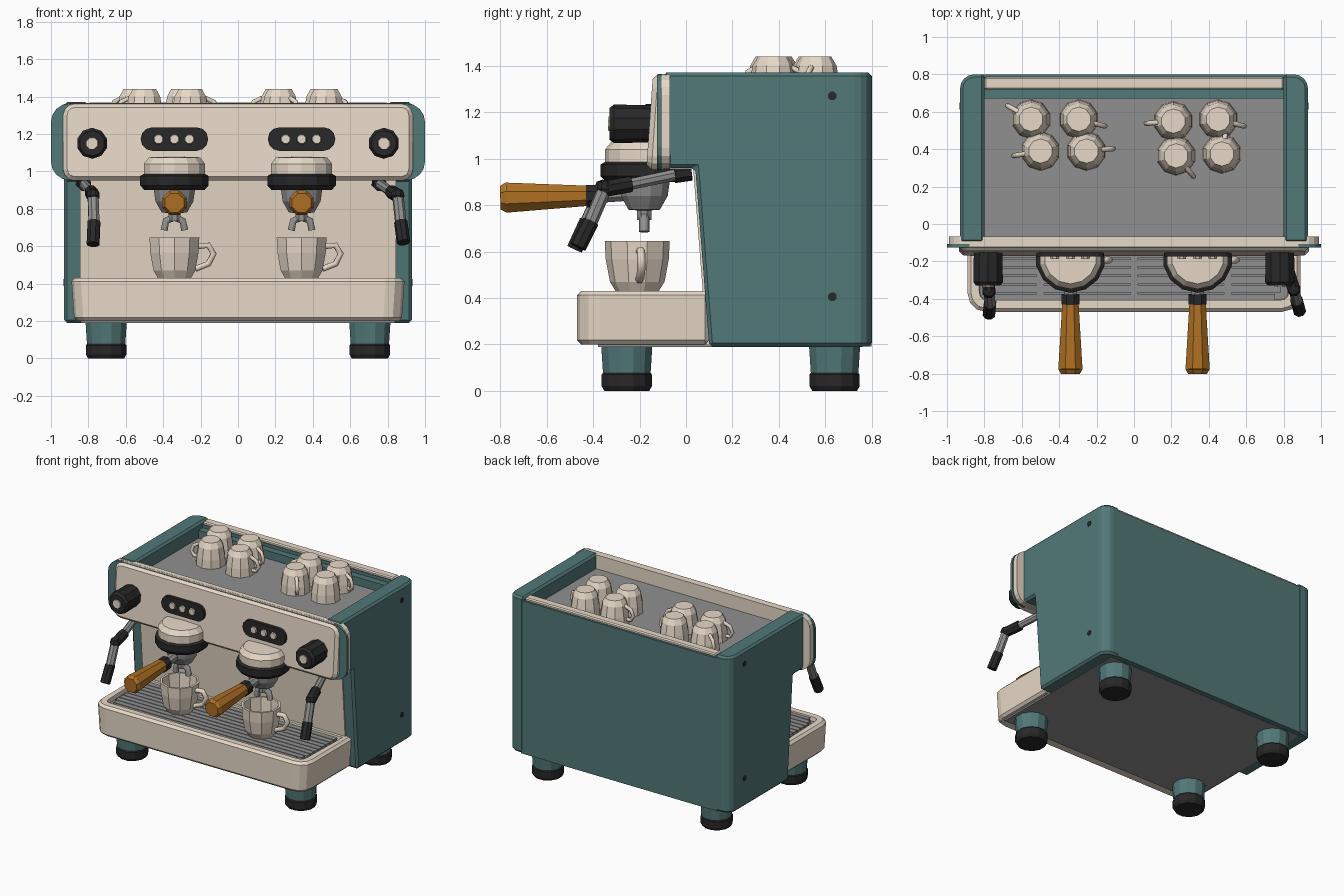
import bpy, bmesh, math
from mathutils import Vector, Matrix

if "Cube" in bpy.data.objects:
    bpy.data.objects.remove(bpy.data.objects["Cube"])


def material(name, rgb):
    m = bpy.data.materials.new(name)
    m.diffuse_color = (*rgb, 1)
    m.use_nodes = True
    m.node_tree.nodes["Principled BSDF"].inputs["Base Color"].default_value = m.diffuse_color
    return m


TEAL = material("teal_paint", (0.085, 0.188, 0.188))
CREAM = material("cream_enamel", (0.82, 0.71, 0.59))
BLACK = material("black_rubber", (0.021, 0.021, 0.022))
GREY = material("brushed_steel", (0.28, 0.28, 0.28))
WOOD = material("orange_wood", (0.43, 0.165, 0.017))


def finish(bm, name, *mats):
    bmesh.ops.recalc_face_normals(bm, faces=bm.faces)
    me = bpy.data.meshes.new(name)
    bm.to_mesh(me)
    bm.free()
    for m in mats:
        me.materials.append(m)
    ob = bpy.data.objects.new(name, me)
    bpy.context.collection.objects.link(ob)
    return ob


def bevel(bm, edges, r, seg):
    bmesh.ops.bevel(bm, geom=edges, offset=r, segments=seg, profile=0.5,
                    affect='EDGES', clamp_overlap=True)


def soften(bm, r, angle=0.9):
    if r:
        bevel(bm, [e for e in bm.edges if e.calc_face_angle(0) > angle], r, 1)


def box_bm(x0, x1, y0, y1, z0, z1, r=0, axis=2, r2=0, seg=3, pick=lambda c: True):
    """Box whose edges along one axis are rounded, then all sharp edges softened."""
    bm = bmesh.new()
    bmesh.ops.create_cube(bm, size=1)
    for v in bm.verts:
        v.co = Vector(((x0 + x1) / 2 + v.co.x * (x1 - x0),
                       (y0 + y1) / 2 + v.co.y * (y1 - y0),
                       (z0 + z1) / 2 + v.co.z * (z1 - z0)))
    if r:
        es = [e for e in bm.edges
              if abs((e.verts[0].co - e.verts[1].co).normalized()[axis]) > 0.9
              and pick((e.verts[0].co + e.verts[1].co) / 2)]
        bevel(bm, es, r, seg)
    soften(bm, r2)
    return bm


def box(name, mat, *dims, **kw):
    return finish(box_bm(*dims, **kw), name, mat)


def lathe(name, mat, profile, loc, seg=12, rot=None):
    """Spin (radius, height) points about z, then turn and place."""
    bm = bmesh.new()
    rings = []
    for r, h in profile:
        if r == 0:
            rings.append([bm.verts.new((0, 0, h))] * seg)
        else:
            rings.append([bm.verts.new((r * math.cos(a), r * math.sin(a), h))
                          for a in [2 * math.pi * (i + 0.5) / seg for i in range(seg)]])
    for a, b in zip(rings, rings[1:]):
        for i in range(seg):
            j = (i + 1) % seg
            bm.faces.new(list(dict.fromkeys((a[i], a[j], b[j], b[i]))))
    m = Matrix.Translation(loc) @ (rot or Matrix())
    bmesh.ops.transform(bm, matrix=m, verts=bm.verts)
    return finish(bm, name, mat)


def rod(name, mat, p, q, r0, r1=None, seg=8):
    p, q = Vector(p), Vector(q)
    r1 = r0 if r1 is None else r1
    rot = (q - p).to_track_quat('Z', 'Y').to_matrix().to_4x4()
    L = (q - p).length
    return lathe(name, mat, [(0, 0), (r0, 0), (r1, L), (0, L)], p, seg, rot)


def tube(name, mat, pts, r):
    """Bent tube along a path, by a bevelled curve turned into a mesh."""
    cu = bpy.data.curves.new(name, 'CURVE')
    cu.dimensions = '3D'
    cu.bevel_depth, cu.bevel_resolution, cu.use_fill_caps = r, 1, True
    sp = cu.splines.new('POLY')
    sp.points.add(len(pts) - 1)
    for s, p in zip(sp.points, pts):
        s.co = (*p, 1)
    tmp = bpy.data.objects.new(name + "_path", cu)
    me = bpy.data.meshes.new_from_object(tmp)
    bpy.data.objects.remove(tmp)
    me.materials.clear()
    me.materials.append(mat)
    ob = bpy.data.objects.new(name, me)
    bpy.context.collection.objects.link(ob)
    return ob


def cup(name, loc, r, h, ang, flip=False):
    """Cup with a wall and an ear handle; flipped cups stand on their rim."""
    prof = [(0, 0), (r * .62, 0), (r * .84, h * .22), (r * .97, h * .65), (r, h),
            (r * .88, h), (r * .8, h * .35), (0, h * .15)]
    hand = [(r * .9, .8), (r * 1.3, .82), (r * 1.5, .62), (r * 1.3, .38), (r * .8, .26)]
    if flip:
        prof = [(a, h - b) for a, b in prof]
        hand = [(a * .93, 1 - b) for a, b in hand]
    lathe(name, CREAM, prof, loc, 10)
    c, s = math.cos(ang), math.sin(ang)
    tube(name + "_handle", CREAM, [(loc[0] + a * c, loc[1] + a * s, loc[2] + b * h)
                                   for a, b in hand], r * .13)


# Teal side panels with rounded rear corners
side = [(.10, .19), (.80, .19), (.80, 1.37), (-.10, 1.37), (-.08, .96), (.04, .96)]
for s, n in ((-1, "left"), (1, "right")):
    bm = bmesh.new()
    f = bm.faces.new([bm.verts.new((s * .80, y, z)) for y, z in side])
    ext = bmesh.ops.extrude_face_region(bm, geom=[f])
    for v in ext['geom']:
        if isinstance(v, bmesh.types.BMVert):
            v.co.x = s * .93
    bmesh.ops.recalc_face_normals(bm, faces=bm.faces)
    bevel(bm, [e for e in bm.edges if all(abs(v.co.x) > .92 and v.co.y > .79 for v in e.verts)], .075, 4)
    bm.normal_update()
    soften(bm, .015)
    finish(bm, n + "_side_panel", TEAL)
    for z in (.405, 1.27):
        rod(n + "_side_screw", BLACK, (s * .92, .63, z), (s * .934, .63, z), .02)

# Rear wall, back splash, undersides and cup tray
box("rear_wall", TEAL, -.82, .82, .72, .798, .19, 1.345)
box("rear_inner_ledge", TEAL, -.81, .81, .67, .73, 1.2, 1.32)
box("rear_top_trim", CREAM, -.80, .80, .72, .785, 1.34, 1.368, r2=.008)
bm = box_bm(-.845, .845, .09, .14, .2, .97)
for v in bm.verts:
    v.co.y -= (v.co.z - .2) * .0779
finish(bm, "back_splash", CREAM)
box("head_underside", CREAM, -.82, .82, -.12, .10, .955, .975)
box("cup_tray", GREY, -.81, .81, -.08, .68, 1.235, 1.26)
box("base_plate", GREY, -.84, .84, -.38, .76, .188, .215)

# Head: cream front, thin teal flange, cream backing
bm = box_bm(-.935, .935, -.17, -.075, .95, 1.364, r=.06, axis=1, r2=.022)
for v in bm.verts:
    if v.co.y < -.12:
        v.co.y += max(0, v.co.z - .97) * .07
finish(bm, "head_front", CREAM)
box("head_flange", TEAL, -1, 1, -.125, -.106, .952, 1.363, r=.1, axis=1, seg=4)
box("head_backing", CREAM, -.99, .99, -.106, -.068, .955, 1.365, r=.09, axis=1, seg=4)

# Drip tray with recessed floor and slats
bm = box_bm(-.89, .89, -.47, .10, .20, .43, r=.1, axis=2, r2=.018, pick=lambda c: c.y < 0)
for v in bm.verts:
    if v.co.z < .3:
        v.co.x *= .985
top = max(bm.faces, key=lambda f: f.calc_center_median().z + f.calc_area())
bmesh.ops.inset_region(bm, faces=[top], thickness=.045)
bmesh.ops.inset_region(bm, faces=[top], thickness=.004, depth=-.03)
top.material_index = 1
finish(bm, "drip_tray", CREAM, GREY)
for i in range(10):
    y = -.412 + i * .046
    w = .80 if i > 1 else .755 + .03 * i
    box("grate_slat", GREY, -w, w, y, y + .039, .395, .42)
for x in (-.5, 0, .5):
    box("grate_crossbar", GREY, x - .02, x + .02, -.41, .03, .395, .416)

# Feet
for x in (-.705, .705):
    for y in (-.255, .64):
        lathe("foot_post", TEAL, [(0, .06), (.105, .06), (.115, .21), (0, .21)], (x, y, 0), 12)
        lathe("foot_pad", BLACK, [(0, 0), (.1, 0), (.112, .02), (.112, .07), (.1, .085), (0, .085)],
              (x, y, 0), 12)

# Brew groups, portafilters, button panels and coffee cups
for x in (-.34, .34):
    c = (x, -.18, 0)
    lathe("group_cap", CREAM, [(0, .97), (.168, .97), (.168, 1.04), (.14, 1.075), (0, 1.08)], c, 14)
    lathe("group_collar", BLACK, [(0, .9), (.165, .9), (.188, .925), (.188, .975), (.17, .985), (0, .985)], c, 14)
    lathe("portafilter_bowl", GREY, [(0, .775), (.07, .78), (.105, .84), (.115, .91), (0, .91)], c, 12)
    rod("portafilter_neck", GREY, (x, -.26, .85), (x, -.40, .84), .035, .035)
    rod("portafilter_ferrule", BLACK, (x, -.375, .84), (x, -.43, .838), .052, .052)
    rod("portafilter_handle", WOOD, (x, -.42, .84), (x, -.775, .832), .047, .07)
    rod("portafilter_handle_end", WOOD, (x, -.775, .832), (x, -.8, .831), .07, .055)
    rod("spout_stem", GREY, (x, -.18, .80), (x, -.18, .735), .034)
    for s in (-1, 1):
        tube("spout", GREY, [(x, -.18, .755), (x + s * .045, -.18, .735), (x + s * .055, -.18, .685)], .022)
    box("button_panel", BLACK, x - .18, x + .18, -.175, -.12, 1.11, 1.235, r=.06, axis=1, seg=3)
    for d in (-.085, 0, .08):
        rod("button", CREAM, (x + d, -.17, 1.172), (x + d, -.186, 1.172), .028, .024)
    cup("coffee_cup", (x, -.21, .42), .14, .225, math.radians(5))

# Steam knobs
for x in (-.78, .78):
    rod("steam_knob", BLACK, (x, -.14, 1.15), (x, -.31, 1.15), .08, .083, 10)
    rod("steam_knob_front", BLACK, (x, -.31, 1.15), (x, -.33, 1.15), .083, .068, 10)
    rod("steam_knob_cap", CREAM, (x, -.325, 1.15), (x, -.336, 1.15), .035, .032, 8)

# Steam wands: mount, arm, elbow, pipe and grip
for n, pts in (("left", [(-.83, .02, .94), (-.82, -.05, .93), (-.785, -.24, .89), (-.775, -.36, .87),
                         (-.77, -.425, .73), (-.775, -.48, .61)]),
               ("right", [(.75, .02, .94), (.76, -.05, .93), (.82, -.24, .89), (.855, -.35, .87),
                          (.87, -.41, .73), (.885, -.465, .62)])):
    for part, mat, i, r in (("mount", BLACK, 0, .038), ("arm", GREY, 1, .026), ("elbow", BLACK, 2, .037),
                            ("pipe", GREY, 3, .031), ("grip", BLACK, 4, .036)):
        rod(f"{n}_wand_{part}", mat, pts[i], pts[i + 1], r)
    lathe(n + "_wand_joint", BLACK, [(0, -.03), (.028, -.025), (.038, 0), (.028, .03), (0, .04)], pts[3], 8)

# Upturned cups on the top tray: x, y, handle direction in degrees
for x, y, a in ((-.55, .56, 150), (-.295, .56, -15), (-.50, .39, 190), (-.255, .39, 5),
                (.21, .55, 185), (.45, .56, -15), (.225, .365, -50), (.47, .375, 80)):
    cup("spare_cup", (x, y, 1.26), .105, .18, math.radians(a), True)
